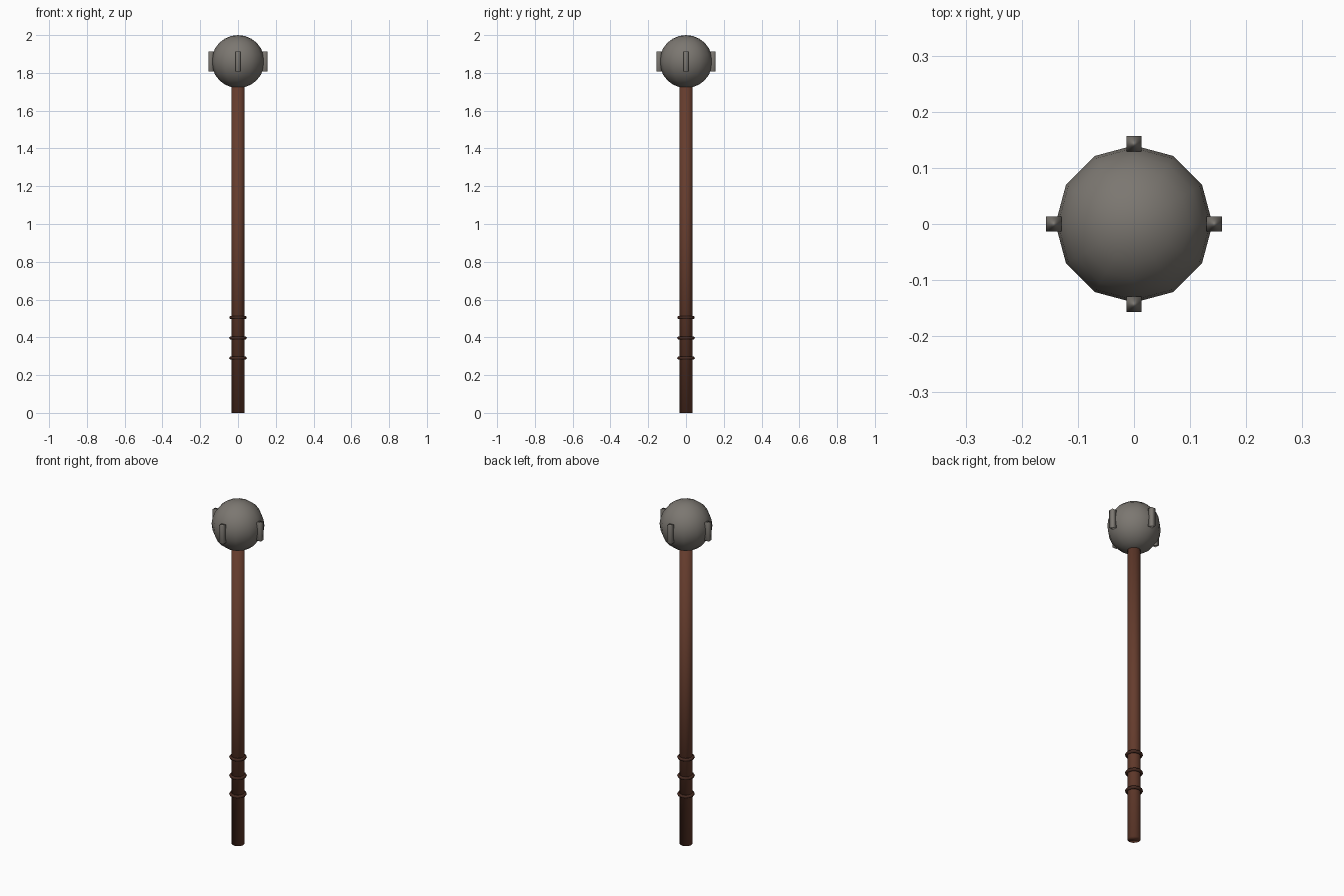
import bpy
import math

cube = bpy.data.objects.get("Cube")
if cube:
    bpy.data.objects.remove(cube, do_unlink=True)


def make_material(name, color):
    mat = bpy.data.materials.new(name)
    mat.use_nodes = True
    mat.diffuse_color = (*color, 1)
    mat.node_tree.nodes["Principled BSDF"].inputs["Base Color"].default_value = (*color, 1)
    return mat


stone = make_material("grey stone", (0.20, 0.185, 0.165))
wood = make_material("brown wood", (0.13, 0.045, 0.026))
leather = make_material("dark leather", (0.06, 0.023, 0.015))


def finish(name, mat):
    obj = bpy.context.object
    obj.name = name
    obj.data.materials.append(mat)
    bpy.ops.object.shade_smooth()
    return obj


# Shaft, smooth over its whole length and caps
SHAFT_TOP = 1.76
bpy.ops.mesh.primitive_cylinder_add(vertices=12, radius=0.035, depth=SHAFT_TOP,
                                    location=(0, 0, SHAFT_TOP / 2))
finish("shaft", wood)

# Grip rings
for i, z in enumerate((0.29, 0.397, 0.505)):
    bpy.ops.mesh.primitive_torus_add(major_segments=12, minor_segments=6,
                                     major_radius=0.038, minor_radius=0.009,
                                     location=(0, 0, z))
    finish(f"grip_ring_{i + 1}", leather)

# Round head
HEAD_Z = 1.86
bpy.ops.mesh.primitive_uv_sphere_add(segments=12, ring_count=12, radius=0.14,
                                     location=(0, 0, HEAD_Z))
finish("head", stone)

# Four upright studs around the head
for i, side in enumerate(("left", "back", "right", "front")):
    a = i * math.pi / 2
    bpy.ops.mesh.primitive_cube_add(size=1, rotation=(0, 0, a),
                                    location=(0.143 * math.cos(a), 0.143 * math.sin(a), HEAD_Z))
    stud = finish(f"{side}_stud", stone)
    stud.scale = (0.027, 0.027, 0.104)
